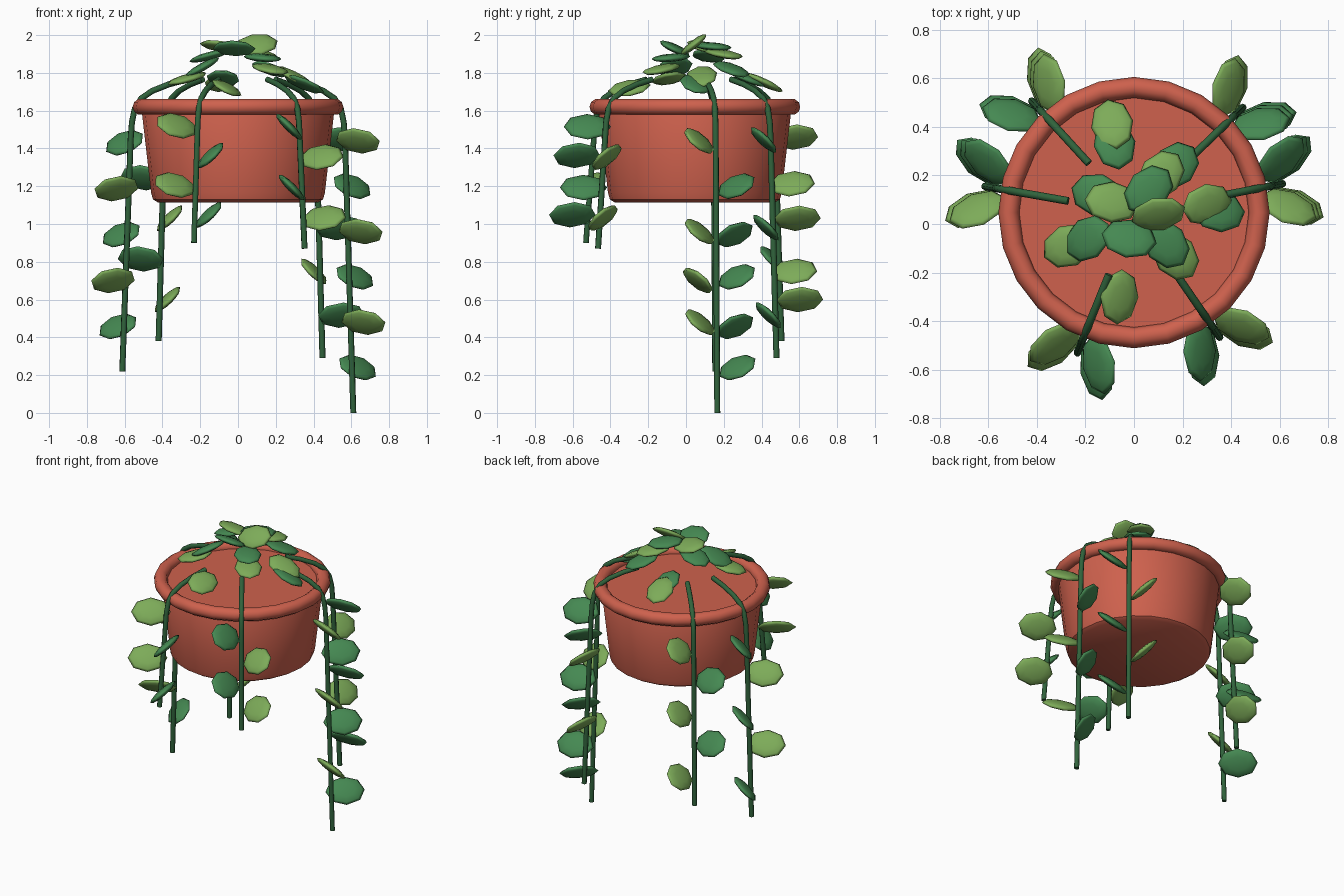
import bpy, bmesh
from math import radians, cos, sin, pi
from mathutils import Matrix, Vector

cube = bpy.data.objects.get("Cube")
if cube:
    bpy.data.objects.remove(cube, do_unlink=True)

CENTRE = Vector((0, 0.047, 0))   # pot axis


def material(name, rgb):
    m = bpy.data.materials.new(name)
    m.use_nodes = True
    m.diffuse_color = (*rgb, 1)
    m.node_tree.nodes["Principled BSDF"].inputs["Base Color"].default_value = (*rgb, 1)
    return m


TERRACOTTA = material("terracotta", (0.62, 0.12, 0.075))
VINE = material("vine_green", (0.03, 0.125, 0.045))
DARK = material("dark_leaf_green", (0.06, 0.25, 0.085))
LIGHT = material("light_leaf_green", (0.205, 0.41, 0.1))


def add_object(name, data, mat, matrix=None):
    ob = bpy.data.objects.new(name, data)
    bpy.context.collection.objects.link(ob)
    if not data.materials:
        data.materials.append(mat)
    if matrix:
        ob.matrix_world = matrix
    return ob


def smooth(ob, angle=40):
    bpy.ops.object.select_all(action='DESELECT')
    ob.select_set(True)
    bpy.context.view_layer.objects.active = ob
    bpy.ops.object.shade_smooth_by_angle(angle=radians(angle))


# Pot body with a rounded foot and a closed top
def lathe(name, profile, mat, steps=24):
    bm = bmesh.new()
    verts = [bm.verts.new((r, 0, z)) for r, z in profile]
    edges = [bm.edges.new(pair) for pair in zip(verts, verts[1:])]
    bmesh.ops.spin(bm, geom=verts + edges, axis=(0, 0, 1), cent=(0, 0, 0),
                   angle=2 * pi, steps=steps, use_merge=True)
    bmesh.ops.remove_doubles(bm, verts=bm.verts, dist=0.0005)
    bmesh.ops.recalc_face_normals(bm, faces=bm.faces)
    me = bpy.data.meshes.new(name)
    bm.to_mesh(me)
    bm.free()
    ob = add_object(name, me, mat, Matrix.Translation(CENTRE))
    smooth(ob)
    return ob


lathe("pot_body", [(0, 1.115), (0.425, 1.115), (0.45, 1.13), (0.46, 1.165),
                   (0.51, 1.6), (0.5, 1.62), (0, 1.62)], TERRACOTTA)

# Rolled rim
bpy.ops.mesh.primitive_torus_add(major_segments=24, minor_segments=10, major_radius=0.515,
                                 minor_radius=0.043, location=CENTRE + Vector((0, 0, 1.62)))
rim = bpy.context.object
rim.name = "pot_rim"
rim.data.materials.append(TERRACOTTA)
smooth(rim, 60)


# Leaves: flattened eight-sided lens, long axis on x
def leaf_mesh(name, mat):
    bm = bmesh.new()
    bmesh.ops.create_uvsphere(bm, u_segments=8, v_segments=6, radius=1)
    bmesh.ops.scale(bm, vec=(0.125, 0.095, 0.023), verts=bm.verts)
    for f in bm.faces:
        f.smooth = True
    me = bpy.data.meshes.new(name)
    bm.to_mesh(me)
    bm.free()
    me.materials.append(mat)
    return me


LEAF = {DARK: leaf_mesh("dark_leaf", DARK), LIGHT: leaf_mesh("light_leaf", LIGHT)}


def add_leaf(name, mat, loc, yaw, pitch=0, roll=0, size=1.0):
    """Angles in degrees; positive pitch lowers the tip."""
    m = (Matrix.Translation(loc) @ Matrix.Rotation(radians(yaw), 4, 'Z')
         @ Matrix.Rotation(radians(pitch), 4, 'Y') @ Matrix.Rotation(radians(roll), 4, 'X')
         @ Matrix.Scale(size, 4))
    add_object(name, LEAF[mat], mat, m)


# Trailing vines: angle, bottom height, first leaf height, leaf spacing, count, first colour
VINES = [(11, 0.0, 1.44, 0.24, 6, LIGHT),
         (44, 0.29, 1.445, 0.232, 5, DARK),
         (132.5, 0.38, 1.46, 0.215, 5, LIGHT),
         (170, 0.22, 1.43, 0.243, 5, DARK),
         (248, 0.9, 1.52, 0.157, 4, LIGHT),
         (304.5, 0.87, 1.515, 0.161, 4, DARK)]
ARCH = [(0.275, 1.765), (0.37, 1.74), (0.46, 1.705), (0.52, 1.665),
        (0.555, 1.61), (0.57, 1.54), (0.577, 1.45)]

for n, (angle, bottom, first, step, count, colour) in enumerate(VINES, 1):
    a = radians(angle)
    out, side = Vector((cos(a), sin(a), 0)), Vector((-sin(a), cos(a), 0))
    cu = bpy.data.curves.new("vine_%d" % n, 'CURVE')
    cu.dimensions = '3D'
    cu.bevel_depth = 0.016
    cu.bevel_resolution = 2
    cu.use_fill_caps = True
    path = ARCH + [(0.622, bottom)]
    spline = cu.splines.new('POLY')
    spline.points.add(len(path) - 1)
    for p, (r, z) in zip(spline.points, path):
        p.co = (*(CENTRE + out * r + Vector((0, 0, z))), 1)
    vine = add_object("vine_%d" % n, cu, VINE)
    bpy.ops.object.select_all(action='DESELECT')
    vine.select_set(True)
    bpy.context.view_layer.objects.active = vine
    bpy.ops.object.convert(target='MESH')
    smooth(bpy.context.object, 50)

    # Leaves alternate in side and colour down the vine, outer edge raised
    for i in range(count):
        s = -1 if i % 2 == 0 else 1
        z = first - i * step
        r = 0.577 + 0.045 * (1.45 - z) / (1.45 - bottom)
        other = DARK if colour is LIGHT else LIGHT
        add_leaf("vine_%d_leaf_%d" % (n, i + 1), colour if s < 0 else other,
                 CENTRE + out * (r + 0.05) + side * 0.1 * s + Vector((0, 0, z)),
                 angle + 33 * s, 0, 45 * s)

# Crown of leaves: x, y, z, yaw, pitch, roll
CROWN = {
    LIGHT: [(-0.09, 0.09, 1.94, 175, -8, 15), (0.1, 0.04, 1.95, 15, -10, 38),
            (0.17, -0.13, 1.82, -50, 12, 0), (0.11, 0.2, 1.9, 50, 10, 0),
            (-0.27, -0.09, 1.77, 205, 15, 0), (0.3, 0.08, 1.78, 10, 26, 15),
            (-0.09, 0.41, 1.75, 100, 25, 0), (-0.06, -0.3, 1.72, -95, 8, -27)],
    DARK: [(-0.02, -0.06, 1.93, -10, 0, -25), (0.06, 0.14, 1.94, 45, 5, 0),
           (0.13, -0.08, 1.88, -50, 5, 0), (0.17, 0.24, 1.82, 45, 20, 0),
           (-0.15, 0.12, 1.89, 165, 15, 0), (-0.19, -0.06, 1.83, 215, 25, 15),
           (0.35, 0.05, 1.74, 0, 22, -15), (-0.08, 0.33, 1.77, 100, 20, 10)],
}
for mat, leaves in CROWN.items():
    for i, (x, y, z, yaw, pitch, roll) in enumerate(leaves, 1):
        add_leaf("crown_%s_%d" % (LEAF[mat].name, i), mat, (x, y, z), yaw, pitch, roll, 0.92)
